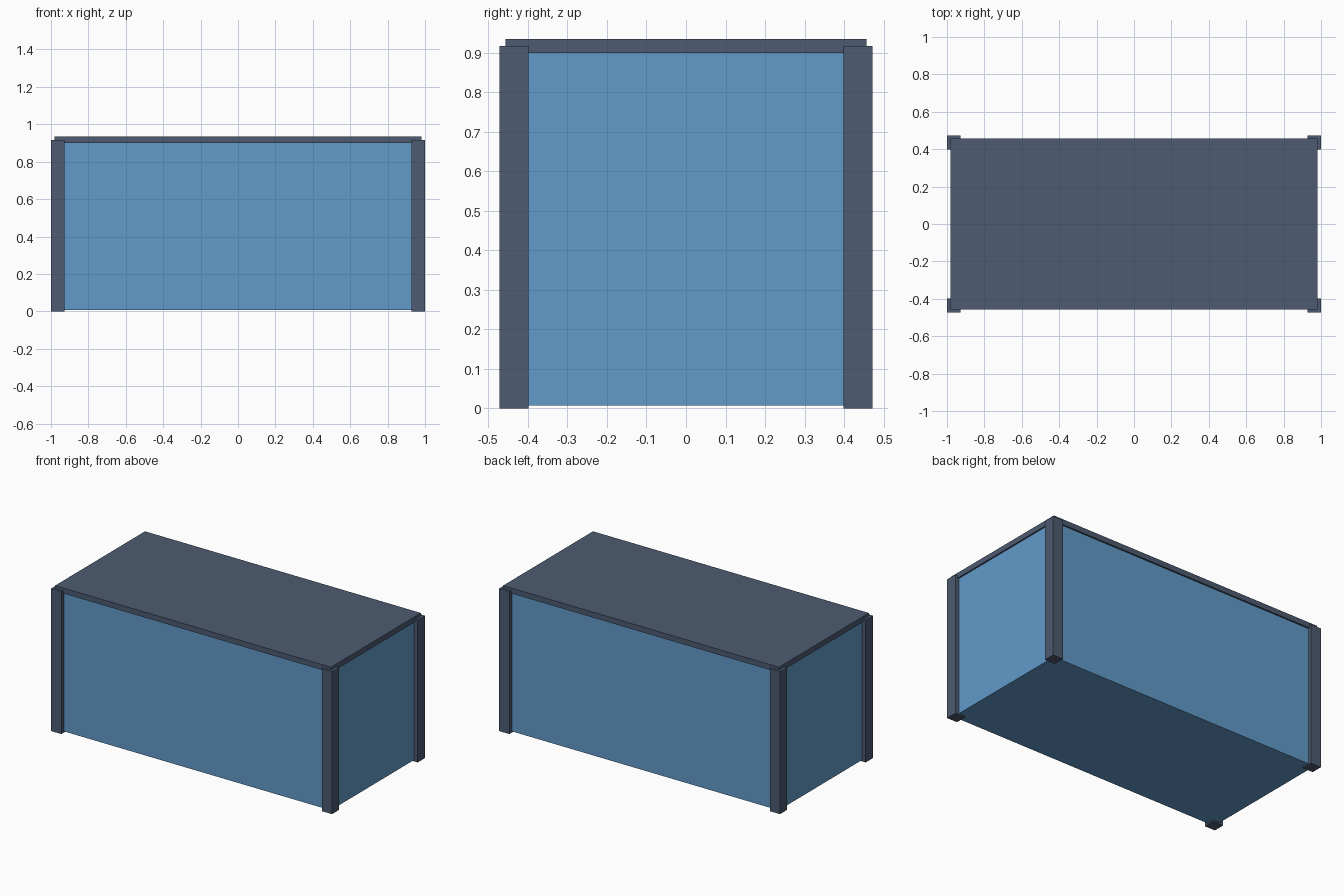
import bpy
import bmesh
from mathutils import Vector

cube = bpy.data.objects.get("Cube")
if cube:
    bpy.data.objects.remove(cube, do_unlink=True)


def material(name, srgb):
    linear = [((c / 255 + 0.055) / 1.055) ** 2.4 for c in srgb] + [1.0]
    mat = bpy.data.materials.new(name)
    mat.use_nodes = True
    mat.diffuse_color = linear
    mat.node_tree.nodes["Principled BSDF"].inputs["Base Color"].default_value = linear
    return mat


def box(name, low, high, mat):
    low, high = Vector(low), Vector(high)
    bm = bmesh.new()
    bmesh.ops.create_cube(bm, size=1)
    bmesh.ops.scale(bm, vec=high - low, verts=bm.verts)
    mesh = bpy.data.meshes.new(name)
    bm.to_mesh(mesh)
    bm.free()
    mesh.materials.append(mat)
    obj = bpy.data.objects.new(name, mesh)
    obj.location = (low + high) / 2
    bpy.context.collection.objects.link(obj)
    return obj


blue = material("panel blue", (98, 154, 202))
slate = material("frame slate", (77, 91, 113))

# Main container body, slightly raised off the ground
box("body", (-0.973, -0.447, 0.008), (0.973, 0.447, 0.901), blue)

# Flat lid overhanging the body
box("lid", (-0.982, -0.457, 0.9), (0.982, 0.457, 0.935), slate)

# Four corner posts standing proud of the body
post = 0.073
for side, sx in (("left", 1), ("right", -1)):
    for end, sy in (("front", -1), ("back", 1)):
        cx, cy = sx * (1 - post / 2), sy * (0.472 - post / 2)
        box(f"{end}_{side}_post",
            (cx - post / 2, cy - post / 2, 0),
            (cx + post / 2, cy + post / 2, 0.917), slate)
